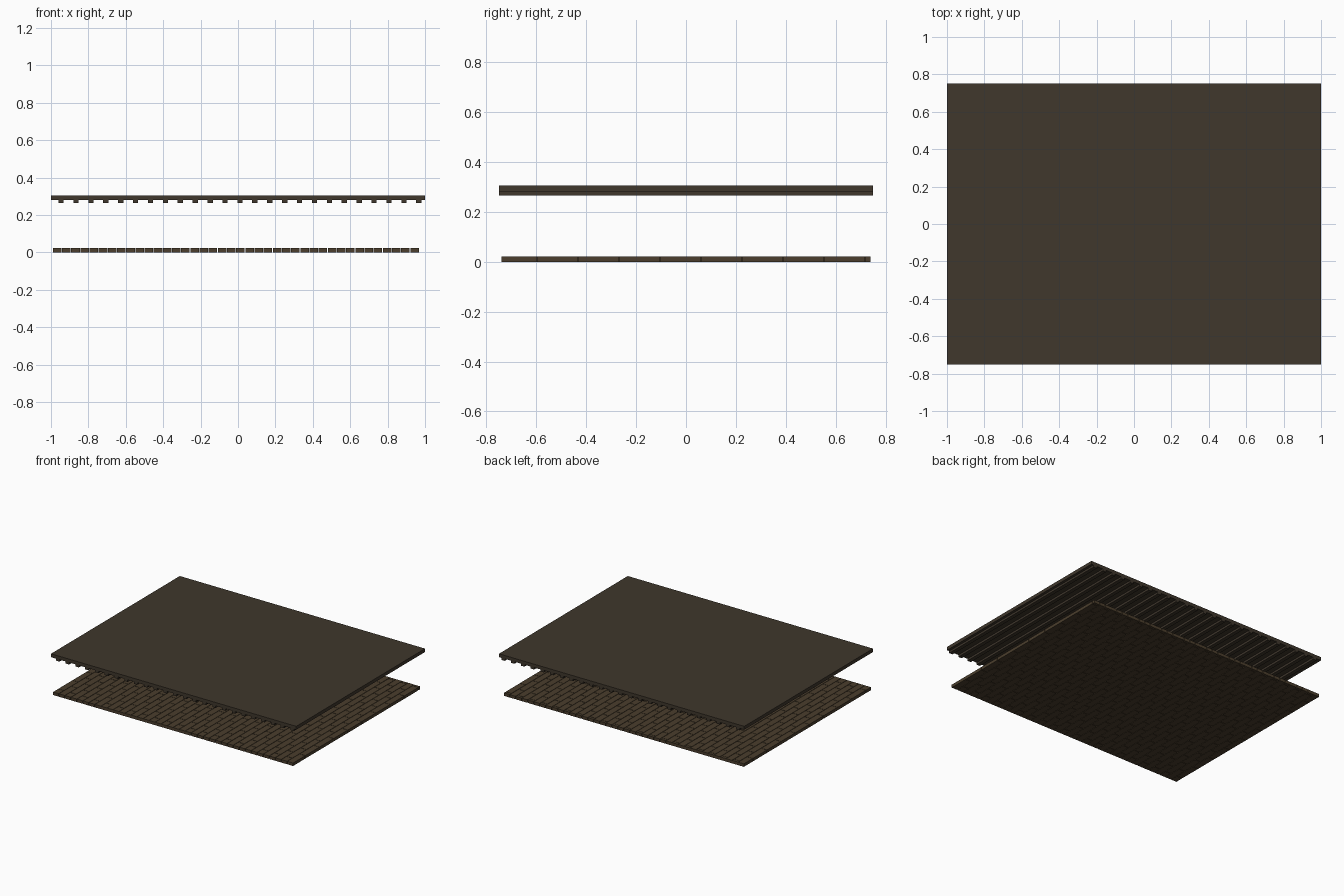
import bpy, bmesh

if "Cube" in bpy.data.objects:
    bpy.data.objects.remove(bpy.data.objects["Cube"])


def material(name, color):
    m = bpy.data.materials.new(name)
    m.diffuse_color = (*color, 1)
    m.use_nodes = True
    m.node_tree.nodes["Principled BSDF"].inputs["Base Color"].default_value = m.diffuse_color
    return m


def add_box(bm, x0, x1, y0, y1, z0, z1):
    vs = bmesh.ops.create_cube(bm, size=1)["verts"]
    bmesh.ops.scale(bm, vec=(x1 - x0, y1 - y0, z1 - z0), verts=vs)
    bmesh.ops.translate(bm, vec=((x0 + x1) / 2, (y0 + y1) / 2, (z0 + z1) / 2), verts=vs)


def boxes(name, items, mat):
    bm = bmesh.new()
    for item in items:
        add_box(bm, *item)
    me = bpy.data.meshes.new(name)
    bm.to_mesh(me)
    bm.free()
    ob = bpy.data.objects.new(name, me)
    bpy.context.collection.objects.link(ob)
    me.materials.append(mat)
    return ob


dark = material("dark_wood", (0.05, 0.038, 0.025))
floor = material("floor_wood", (0.07, 0.048, 0.026))

# Ceiling board
boxes("ceiling_board", [(-1, 1, -0.75, 0.75, 0.28, 0.305)], dark)

# Battens across the underside
boxes("ceiling_battens",
      [(-0.96 + 0.0797 * i, -0.932 + 0.0797 * i, -0.75, 0.75, 0.265, 0.28) for i in range(25)],
      dark)

# Staggered short floor planks, trimmed straight at the front and back
planks = []
pitch, length, gap = 0.049, 0.1645, 0.003
for c in range(40):
    x = -0.99 + c * pitch
    y = -0.76 if c % 2 else -0.76 - length / 2
    while y < 0.74:
        y0, y1 = max(y, -0.74), min(y + length - gap, 0.74)
        if y1 - y0 > 0.01:
            planks.append((x, x + pitch - gap, y0, y1, 0, 0.022))
        y += length
boxes("floor_planks", planks, floor)
